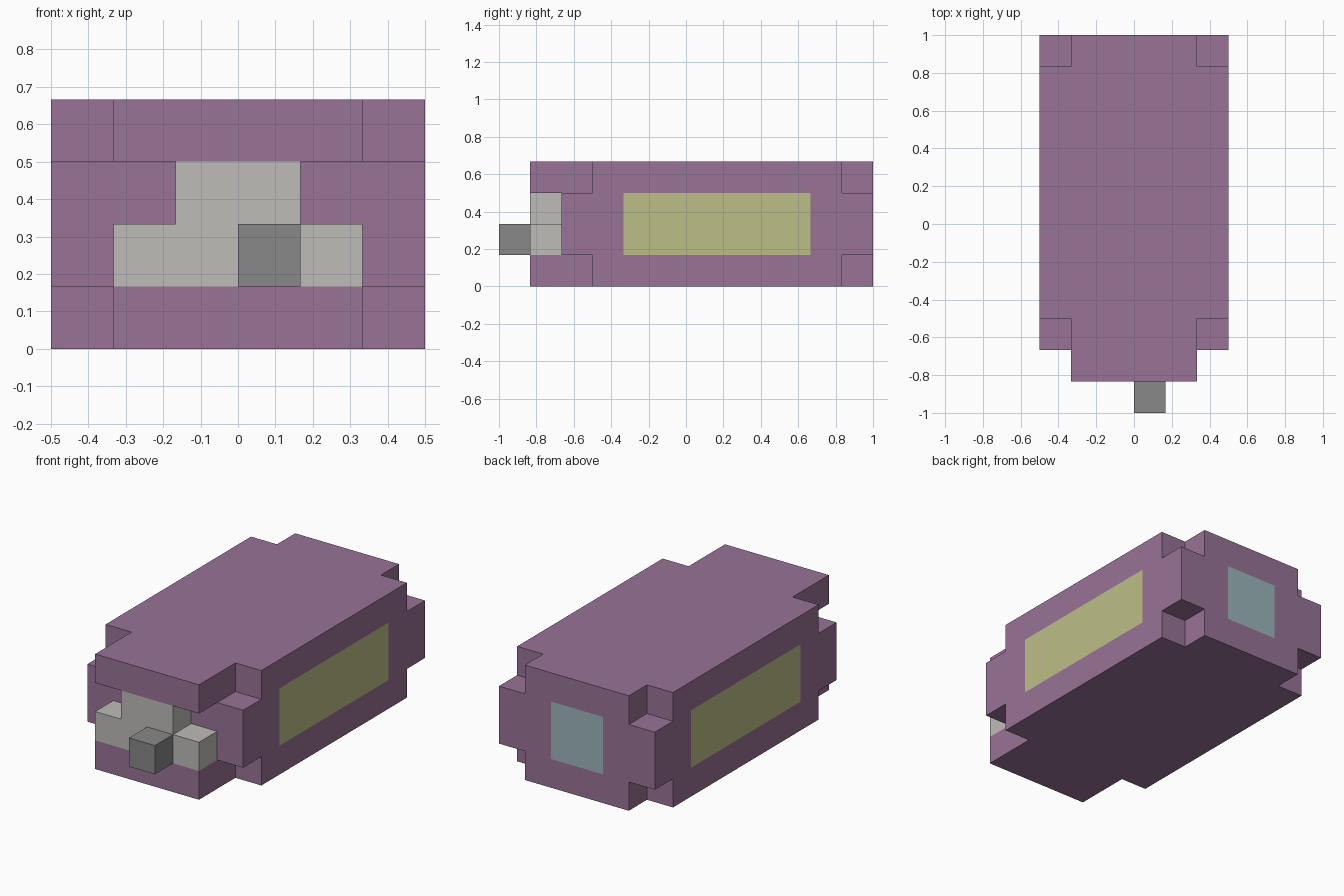
import bpy
import bmesh
from mathutils import Vector

U = 1 / 6  # one block unit

cube = bpy.data.objects.get("Cube")
if cube:
    bpy.data.objects.remove(cube, do_unlink=True)


def material(name, hex_code):
    srgb = [int(hex_code[i:i + 2], 16) / 255 for i in (0, 2, 4)]
    linear = [c / 12.92 if c < 0.04045 else ((c + 0.055) / 1.055) ** 2.4 for c in srgb]
    mat = bpy.data.materials.new(name)
    mat.use_nodes = True
    mat.diffuse_color = (*linear, 1)
    mat.node_tree.nodes["Principled BSDF"].inputs["Base Color"].default_value = (*linear, 1)
    return mat


purple = material("purple", "987397")
pale_grey = material("pale grey", "BFBCB8")
dark_grey = material("dark grey", "888888")
yellow = material("pale yellow", "BCBF88")
blue = material("pale blue", "9CB5BC")


def block_shape(name, boxes, materials, extra_cuts=((), (), ()), paint=None):
    """Join boxes (lo, hi in units) into one clean outer shell of flat faces."""
    cuts = [sorted({b[end][a] for b in boxes for end in (0, 1)} | set(extra_cuts[a]))
            for a in range(3)]

    def filled(cell):
        if any(not 0 <= cell[a] < len(cuts[a]) - 1 for a in range(3)):
            return False
        mid = [(cuts[a][cell[a]] + cuts[a][cell[a] + 1]) / 2 for a in range(3)]
        return any(all(lo[a] < mid[a] < hi[a] for a in range(3)) for lo, hi in boxes)

    bm = bmesh.new()
    cells = [(i, j, k) for i in range(len(cuts[0]) - 1)
             for j in range(len(cuts[1]) - 1) for k in range(len(cuts[2]) - 1)]
    for cell in filter(filled, cells):
        for axis in range(3):
            for side in (0, 1):
                neighbour = list(cell)
                neighbour[axis] += 2 * side - 1
                if filled(neighbour):
                    continue
                b, c = (axis + 1) % 3, (axis + 2) % 3
                corners = []
                for db, dc in ((0, 0), (1, 0), (1, 1), (0, 1)):
                    p = Vector()
                    p[axis] = cuts[axis][cell[axis] + side]
                    p[b] = cuts[b][cell[b] + db]
                    p[c] = cuts[c][cell[c] + dc]
                    corners.append(bm.verts.new(p * U))
                face = bm.faces.new(corners if side else corners[::-1])
                face.normal_update()
                if paint:
                    face.material_index = paint(face.calc_center_median() / U, face.normal)
    bmesh.ops.remove_doubles(bm, verts=bm.verts, dist=0.001)
    mesh = bpy.data.meshes.new(name)
    bm.to_mesh(mesh)
    bm.free()
    for mat in materials:
        mesh.materials.append(mat)
    obj = bpy.data.objects.new(name, mesh)
    bpy.context.collection.objects.link(obj)
    return obj


# Body: wide hull, long core, corner blocks, and upper and lower front lips
body_boxes = [
    ((-3, -3, 0), (3, 5, 4)),
    ((-2, -4, 0), (2, 6, 4)),
    ((-3, -4, 1), (3, 6, 3)),
    ((-2, -5, 0), (2, -4, 1)),
    ((-2, -5, 3), (2, -4, 4)),
]


def body_paint(p, n):
    if 1 < p.z < 3:
        if abs(n.x) > 0.9 and abs(p.x) > 2.9 and -2 < p.y < 4:
            return 1  # side panels
        if n.y > 0.9 and abs(p.x) < 1:
            return 2  # back panel
    return 0


block_shape("body", body_boxes, [purple, yellow, blue],
            extra_cuts=((-1, 1), (-2, 4), ()), paint=body_paint)

# Stepped front grille and the small nose block
block_shape("front_grille", [((-2, -5, 1), (2, -4, 2)), ((-1, -5, 1), (1, -4, 3))], [pale_grey])
block_shape("nose_block", [((0, -6, 1), (1, -5, 2))], [dark_grey])
